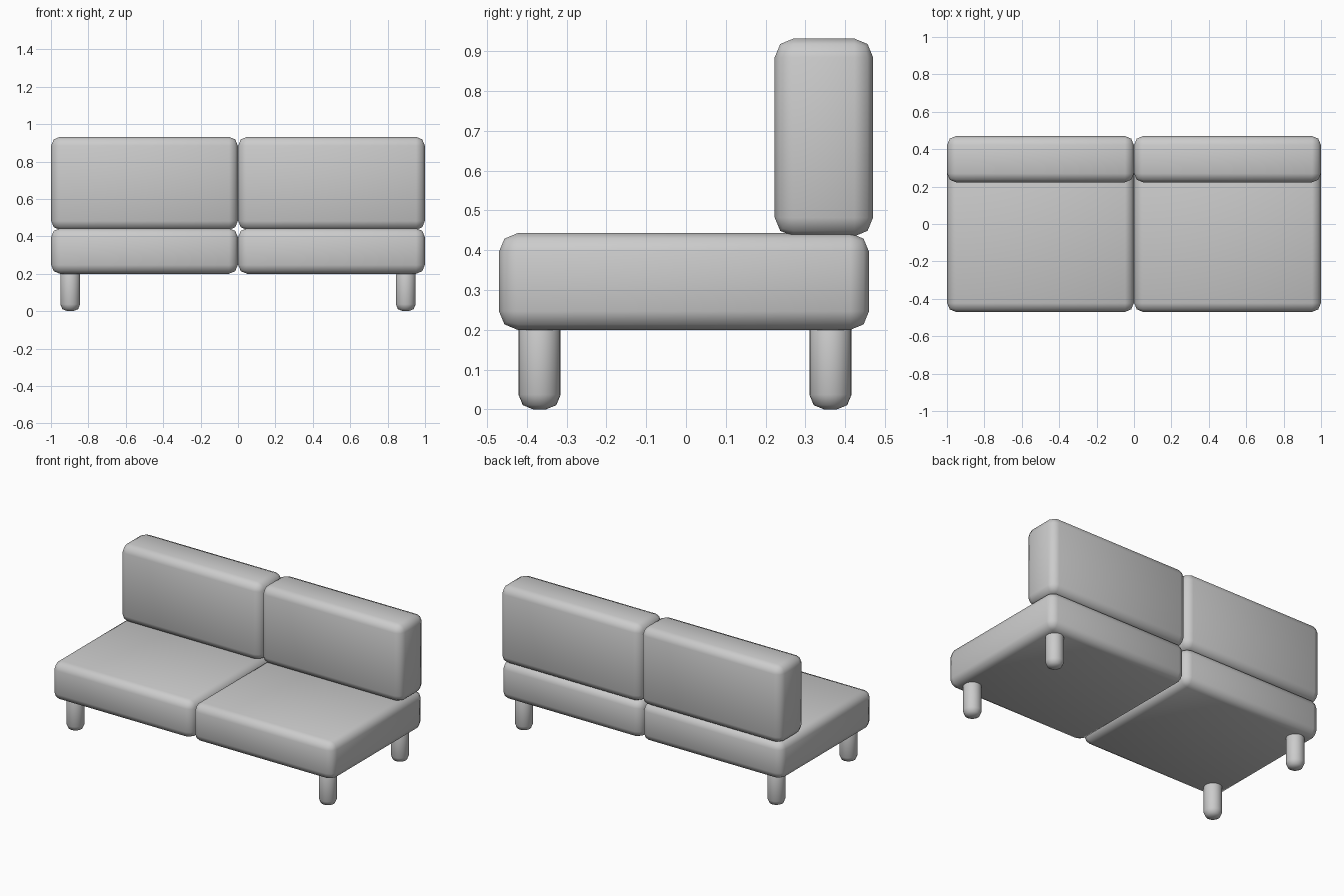
import bpy, math

if "Cube" in bpy.data.objects:
    bpy.data.objects.remove(bpy.data.objects["Cube"], do_unlink=True)

grey = bpy.data.materials.new("light_grey")
grey.use_nodes = True
colour = (0.6, 0.6, 0.6, 1)
grey.diffuse_color = colour
grey.node_tree.nodes["Principled BSDF"].inputs["Base Color"].default_value = colour


def finish(obj, name, width, limit):
    """Name, colour, round the edges and smooth the shading."""
    obj.name = name
    obj.data.materials.append(grey)
    bpy.ops.object.transform_apply(location=False, rotation=False, scale=True)
    bevel = obj.modifiers.new("rounded_edges", "BEVEL")
    bevel.width = width
    bevel.segments = 2
    bevel.limit_method = "ANGLE"
    bevel.angle_limit = math.radians(limit)
    bevel.harden_normals = False
    bpy.ops.object.shade_smooth()


def cushion(name, x, y, z):
    """Rounded block spanning the given ranges."""
    spans = (x, y, z)
    bpy.ops.mesh.primitive_cube_add(size=1, location=[(a + b) / 2 for a, b in spans])
    obj = bpy.context.object
    obj.scale = [b - a for a, b in spans]
    finish(obj, name, 0.047, 30)


def leg(name, x, y):
    """Round peg with a softened foot."""
    height = 0.24
    bpy.ops.mesh.primitive_cylinder_add(vertices=24, radius=0.053, depth=height,
                                        location=(x, y, height / 2))
    finish(bpy.context.object, name, 0.037, 60)


for side, s in (("left", 1), ("right", -1)):
    x = sorted((s * 0.001, s * 0.999))
    cushion(side + "_seat", x, (-0.47, 0.46), (0.2, 0.443))
    cushion(side + "_backrest", x, (0.223, 0.47), (0.435, 0.932))
    for end, y in (("front", -0.368), ("back", 0.363)):
        leg(f"{end}_{side}_leg", s * 0.897, y)
